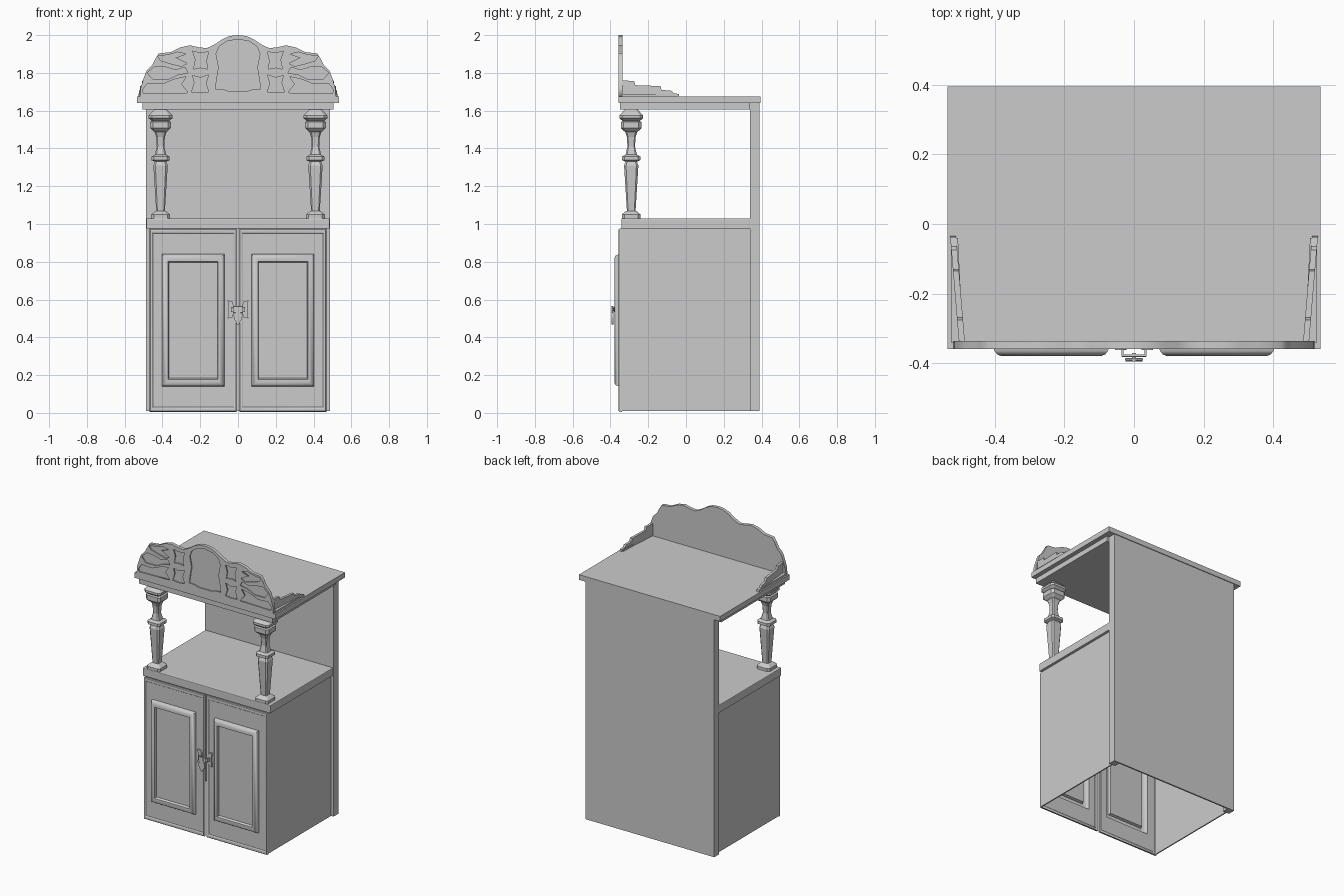
import bpy, bmesh, math

if "Cube" in bpy.data.objects:
    bpy.data.objects.remove(bpy.data.objects["Cube"])


def finish(name, bm, smooth=False):
    bmesh.ops.recalc_face_normals(bm, faces=bm.faces)
    me = bpy.data.meshes.new(name)
    bm.to_mesh(me)
    bm.free()
    ob = bpy.data.objects.new(name, me)
    bpy.context.collection.objects.link(ob)
    if smooth:
        bpy.ops.object.select_all(action='DESELECT')
        ob.select_set(True)
        bpy.context.view_layer.objects.active = ob
        bpy.ops.object.shade_smooth_by_angle(angle=math.radians(35))
    return ob


def box(name, x0, x1, y0, y1, z0, z1, bevel=0):
    bm = bmesh.new()
    bmesh.ops.create_cube(bm, size=1)
    for v in bm.verts:
        v.co = ((x0 + x1) / 2 + v.co.x * (x1 - x0),
                (y0 + y1) / 2 + v.co.y * (y1 - y0),
                (z0 + z1) / 2 + v.co.z * (z1 - z0))
    if bevel:
        bmesh.ops.bevel(bm, geom=bm.edges[:], offset=bevel, segments=2,
                        profile=0.5, affect='EDGES')
    return finish(name, bm)


def loft(name, loops, cap_start=True, cap_end=True, smooth=False):
    """Bridge a series of equal-length closed point loops."""
    bm = bmesh.new()
    rings = [[bm.verts.new(p) for p in loop] for loop in loops]
    n = len(rings[0])
    for a, b in zip(rings, rings[1:]):
        for i in range(n):
            j = (i + 1) % n
            bm.faces.new((a[i], a[j], b[j], b[i]))
    if cap_start:
        bm.faces.new(rings[0])
    if cap_end:
        bm.faces.new(rings[-1])
    return finish(name, bm, smooth)


def plate(name, outlines, y0, y1):
    """Flat x-z board between y0 and y1; outlines after the first are holes."""
    cu = bpy.data.curves.new(name, 'CURVE')
    cu.dimensions = '2D'
    cu.fill_mode = 'BOTH'
    cu.extrude = (y1 - y0) / 2
    for pts in outlines:
        sp = cu.splines.new('POLY')
        sp.points.add(len(pts) - 1)
        for p, (x, z) in zip(sp.points, pts):
            p.co = (x, z, 0, 1)
        sp.use_cyclic_u = True
    ob = bpy.data.objects.new(name, cu)
    bpy.context.collection.objects.link(ob)
    ob.location.y = (y0 + y1) / 2
    ob.rotation_euler.x = math.pi / 2
    bpy.ops.object.select_all(action='DESELECT')
    ob.select_set(True)
    bpy.context.view_layer.objects.active = ob
    bpy.ops.object.convert(target='MESH')
    return ob


def mirrored(half):
    return half + [(-x, z) for x, z in reversed(half) if x > 0]


# Slabs and back
box("top_slab", -.535, .535, -.358, .395, 1.64, 1.675)
box("top_moulding", -.505, .505, -.35, .34, 1.605, 1.64)
box("shelf", -.485, .485, -.342, .34, .975, 1.03, .005)
box("upper_back", -.487, .487, .34, .39, .975, 1.64)
box("lower_back", -.487, .487, .38, .39, .01, .975)

# Column profile: height, half width
COLUMN = [(1.03, .05), (1.05, .05), (1.065, .032), (1.07, .023), (1.31, .038),
          (1.33, .030), (1.338, .048), (1.357, .048), (1.367, .030),
          (1.41, .020), (1.46, .023), (1.488, .032), (1.495, .042),
          (1.508, .055), (1.54, .055), (1.545, .045), (1.56, .063),
          (1.575, .063), (1.605, .035)]

# Door cross-section: half width, half height, y
DOOR = [(.23, .485, -.34), (.23, .485, -.351), (.227, .481, -.356),
        (.222, .474, -.358), (.217, .465, -.356), (.213, .46, -.351),
        (.166, .35, -.351), (.163, .347, -.364), (.155, .341, -.374),
        (.143, .33, -.379), (.132, .312, -.376), (.128, .306, -.36)]

# Stepped side gallery profile: y, z
WING = [(-.34, 1.675), (-.34, 1.76), (-.275, 1.757), (-.268, 1.735),
        (-.135, 1.73), (-.13, 1.71), (-.075, 1.705), (-.065, 1.692),
        (-.038, 1.688), (-.035, 1.675)]

for s, side in ((-1, "left"), (1, "right")):
    # Carcass
    a, b = sorted((s * .468, s * .460))
    box(side + "_side_panel", a, b, -.342, .345, .01, .975)
    a, b = sorted((s * .487, s * .44))
    box(side + "_back_post", a, b, .34, .38, .01, .975)

    # Chamfered square column
    loops = []
    for z, r in COLUMN:
        c = r * .72
        loops.append([(s * .41 + x, -.29 + y, z) for x, y in
                      ((r, -c), (r, c), (c, r), (-c, r),
                       (-r, c), (-r, -c), (-c, -r), (c, -r))])
    loft(side + "_column", loops)

    # Door with rounded rim and raised panel frame
    loft(side + "_door",
         [[(s * .2375 + x * w, y, .49 + z * h) for x, z in
           ((-1, -1), (1, -1), (1, 1), (-1, 1))] for w, h, y in DOOR],
         cap_start=False, smooth=True)

    # Side gallery, flaring outward to the rear
    loft(side + "_gallery",
         [[(s * (x + .025 * (y + .34) / .3), y, z) for y, z in WING]
          for x in (.485, .502)])
    loft(side + "_gallery_base",
         [[(s * x, y, z) for x, y in ((.49, -.34), (.525, -.34),
                                      (.525, -.04), (.505, -.04))]
          for z in (1.675, 1.687)])

    # Handle back plate and bracket
    plate(side + "_handle_plate",
          [[(s * x, z) for x, z in ((.022, .53), (.03, .505), (.055, .50),
                                    (.05, .53), (.05, .565), (.055, .595),
                                    (.03, .59), (.022, .565))]], -.362, -.35)
    a, b = sorted((s * .036, s * .030))
    box(side + "_handle_bracket", a, b, -.38, -.36, .535, .56)

# Handle bar, hub and drop
box("handle_bar", -.036, .036, -.381, -.374, .537, .557, .002)
box("handle_hub", -.026, .026, -.391, -.385, .53, .565, .002)
box("handle_pin", -.006, .006, -.389, -.37, .54, .555)
plate("handle_drop", [mirrored([(0, .565), (.012, .56), (.014, .53), (.024, .52),
                                (.02, .495), (.01, .48), (.008, .47), (0, .468)])],
      -.395, -.384)

# Scalloped crest with sunken ornament
OUTLINE = mirrored([(0, 2.0), (.045, 1.995), (.085, 1.977), (.125, 1.95), (.165, 1.931),
                    (.205, 1.935), (.255, 1.946), (.305, 1.935), (.355, 1.91),
                    (.42, 1.903), (.44, 1.87), (.455, 1.84), (.485, 1.81),
                    (.50, 1.77), (.515, 1.72), (.518, 1.675)])
SHIELD = mirrored([(0, 1.978), (.06, 1.967), (.10, 1.94), (.116, 1.90),
                   (.102, 1.83), (.112, 1.77), (.12, 1.715), (.075, 1.712),
                   (.05, 1.703), (0, 1.703)])
LEAVES = [
    [(.155, 1.912), (.20, 1.905), (.24, 1.915), (.225, 1.87), (.235, 1.82),
     (.20, 1.828), (.16, 1.82), (.168, 1.865)],
    [(.155, 1.70), (.20, 1.695), (.245, 1.70), (.23, 1.75), (.24, 1.785),
     (.20, 1.775), (.155, 1.79), (.17, 1.745)],
    [(.27, 1.85), (.30, 1.835), (.36, 1.85), (.41, 1.865), (.425, 1.89),
     (.37, 1.895), (.32, 1.91), (.275, 1.90), (.33, 1.88)],
    [(.265, 1.80), (.32, 1.79), (.37, 1.765), (.45, 1.765), (.48, 1.80),
     (.44, 1.835), (.38, 1.83), (.33, 1.815), (.28, 1.83)],
    [(.265, 1.695), (.50, 1.69), (.505, 1.71), (.48, 1.745), (.40, 1.74),
     (.34, 1.765), (.275, 1.78), (.30, 1.74)],
]
holes = [SHIELD] + [[(s * x, z) for x, z in leaf] for leaf in LEAVES for s in (-1, 1)]
plate("crest_board", [OUTLINE], -.350, -.335)
plate("crest_relief", [OUTLINE] + holes, -.358, -.350)
